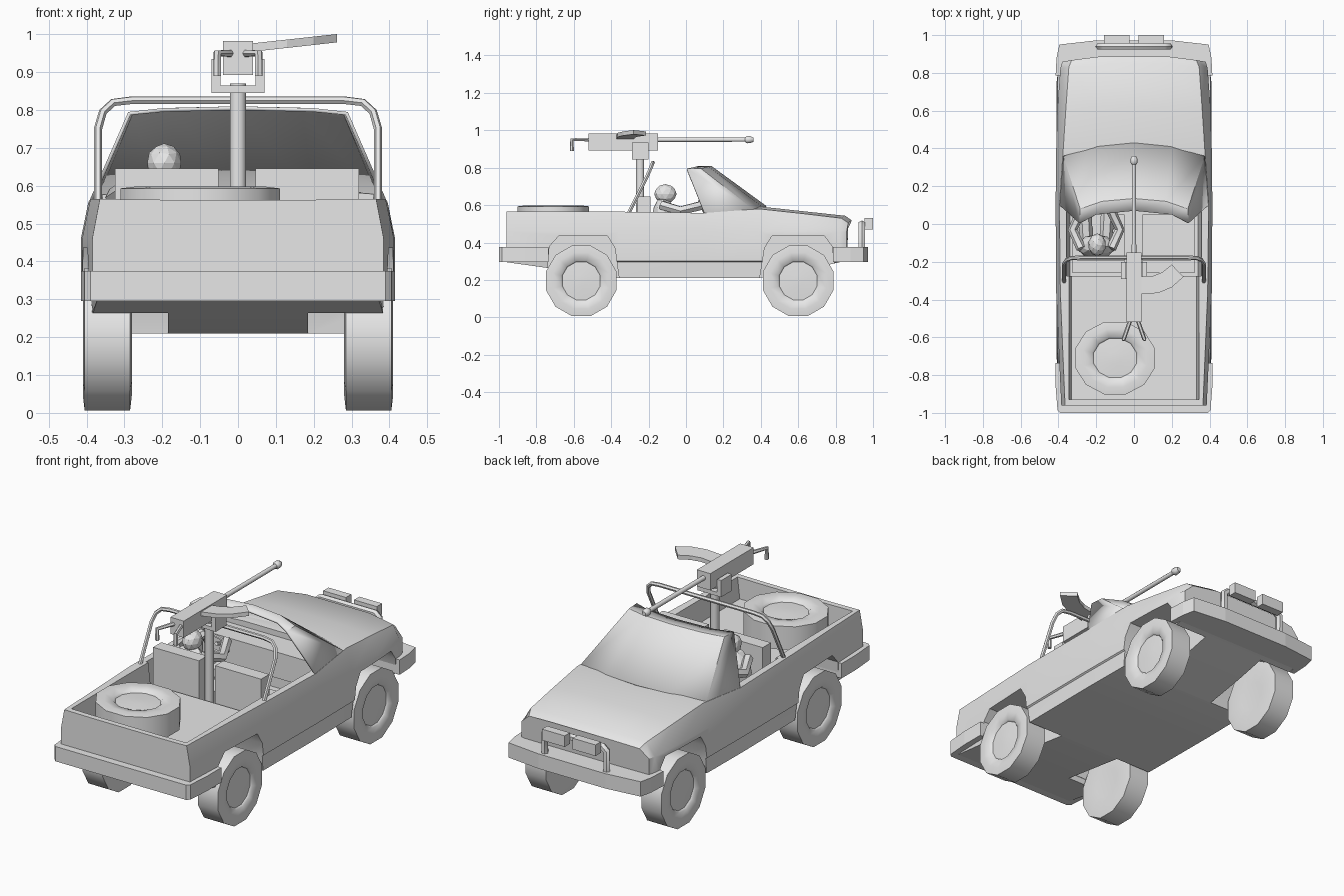
import bpy, bmesh, math
from mathutils import Vector, Matrix

if "Cube" in bpy.data.objects:
    bpy.data.objects.remove(bpy.data.objects["Cube"], do_unlink=True)

grey = bpy.data.materials.new("plain_grey")
grey.use_nodes = True
grey.diffuse_color = (0.8, 0.8, 0.8, 1)
grey.node_tree.nodes["Principled BSDF"].inputs["Base Color"].default_value = (0.8, 0.8, 0.8, 1)


def select(ob):
    bpy.ops.object.select_all(action='DESELECT')
    ob.select_set(True)
    bpy.context.view_layer.objects.active = ob


def smooth(ob, angle=35):
    select(ob)
    bpy.ops.object.shade_smooth_by_angle(angle=math.radians(angle))
    return ob


def finish(name, bm):
    bmesh.ops.recalc_face_normals(bm, faces=bm.faces[:])
    me = bpy.data.meshes.new(name)
    bm.to_mesh(me)
    bm.free()
    ob = bpy.data.objects.new(name, me)
    bpy.context.scene.collection.objects.link(ob)
    me.materials.append(grey)
    return ob


def loft(name, rings, caps=True):
    """Skin a list of closed point rings."""
    bm = bmesh.new()
    rows = [[bm.verts.new(p) for p in ring] for ring in rings]
    n = len(rows[0])
    for a, b in zip(rows, rows[1:]):
        for i in range(n):
            j = (i + 1) % n
            bm.faces.new((a[i], a[j], b[j], b[i]))
    if caps:
        bm.faces.new(rows[0])
        bm.faces.new(rows[-1])
    return finish(name, bm)


def prism(name, pts, axis, lo, hi):
    """Extrude a 2D outline along x, y or z."""
    def place(p, d):
        q = list(p)
        q.insert("xyz".index(axis), d)
        return q
    return loft(name, [[place(p, d) for p in pts] for d in (lo, hi)])


def box(name, lo, hi):
    return prism(name, [(lo[0], lo[1]), (hi[0], lo[1]), (hi[0], hi[1]), (lo[0], hi[1])], "z", lo[2], hi[2])


def lathe(name, profile, at, axis, sides=12, scale=(1, 1, 1)):
    """Turn (radius, height) points around an axis."""
    turn = Vector((0, 0, 1)).rotation_difference(Vector(axis)).to_matrix()
    rings = []
    for r, h in profile:
        ring = []
        for i in range(sides):
            t = math.tau * (i + 0.5) / sides
            p = turn @ Vector((r * math.cos(t), r * math.sin(t), h))
            ring.append(Vector(at) + Vector(a * b for a, b in zip(p, scale)))
        rings.append(ring)
    return smooth(loft(name, rings), 50)


def tube(name, pts, radius):
    cu = bpy.data.curves.new(name, 'CURVE')
    cu.dimensions = '3D'
    cu.bevel_depth, cu.bevel_resolution, cu.use_fill_caps = radius, 1, True
    sp = cu.splines.new('POLY')
    sp.points.add(len(pts) - 1)
    for v, p in zip(sp.points, pts):
        v.co = (*p, 1)
    ob = bpy.data.objects.new(name, cu)
    bpy.context.scene.collection.objects.link(ob)
    cu.materials.append(grey)
    select(ob)
    bpy.ops.object.convert(target='MESH')
    return smooth(bpy.context.object, 50)


def blob(name, at, size):
    bm = bmesh.new()
    bmesh.ops.create_icosphere(bm, subdivisions=2, radius=1,
                               matrix=Matrix.Translation(at) @ Matrix.Diagonal((*size, 1)))
    return finish(name, bm)


def cut(ob, cutter):
    mod = ob.modifiers.new("cut", 'BOOLEAN')
    mod.operation, mod.solver, mod.object = 'DIFFERENCE', 'EXACT', cutter
    select(ob)
    bpy.ops.object.modifier_apply(modifier=mod.name)
    bpy.data.objects.remove(cutter, do_unlink=True)


def mirrored(pts):
    """Add the other half of a path given from outside to centre."""
    return pts + [(-p[0], *p[1:]) for p in reversed(pts)]


# Body shell: y, belly z, waist half width, shoulder half width, shoulder z, centre z
stations = [(-0.96, 0.295, 0.385, 0.365, 0.565, 0.565),
            (-0.36, 0.21, 0.412, 0.39, 0.565, 0.565),
            (0.1, 0.21, 0.415, 0.395, 0.558, 0.56),
            (0.39, 0.21, 0.412, 0.375, 0.58, 0.595),
            (0.62, 0.25, 0.405, 0.36, 0.555, 0.57),
            (0.86, 0.295, 0.39, 0.345, 0.53, 0.545),
            (0.895, 0.3, 0.38, 0.33, 0.505, 0.52)]
rings = []
for y, belly, w, s, zs, zc in stations:
    low = max(belly + 0.003, 0.295)
    half = [(w - 0.012, belly), (w - 0.008, low), (w, low + 0.006), (w, 0.46), (s, zs), (s * 0.55, zc - 0.002)]
    bow = 0.04 if y > 0.8 else 0
    rings.append([(x, y - bow * (x / 0.4) ** 2, z) for x, z in mirrored(half)])
body = loft("body_shell", rings)

# Load bed, cabin and wheel wells
cut(body, prism("bed_cutter", mirrored([(0.33, 0.45), (0.36, 0.7)]), "y", -0.93, -0.27))
cut(body, prism("cab_cutter", mirrored([(0.34, 0.28), (0.365, 0.7)]), "y", -0.275, 0.345))
rear_well = [(-0.75, 0.15), (-0.73, 0.38), (-0.68, 0.435), (-0.42, 0.435), (-0.38, 0.37), (-0.35, 0.15)]
front_well = [(0.385, 0.15), (0.42, 0.37), (0.46, 0.435), (0.74, 0.435), (0.78, 0.38), (0.81, 0.15)]
for well in (rear_well, front_well):
    for lo, hi in ((0.185, 0.6), (-0.6, -0.185)):
        cut(body, prism("well_cutter", well, "x", lo, hi))
smooth(body, 30)

# Bumpers
prism("rear_bumper", mirrored([(0.415, -0.735), (0.415, -0.86), (0.405, -0.985), (0.39, -1.0)]), "z", 0.295, 0.375)
prism("front_bumper", mirrored([(0.415, 0.785), (0.41, 0.88), (0.395, 0.95), (0.2, 0.972)]), "z", 0.295, 0.375)

# Wheels and spare
tyre = [(0.08, -0.06), (0.15, -0.065), (0.195, -0.06), (0.195, 0.06), (0.155, 0.065), (0.112, 0.058), (0.105, 0.048), (0.03, 0.053)]
for side, sx in (("left", 1), ("right", -1)):
    for end, y in (("rear", -0.56), ("front", 0.6)):
        lathe(f"{end}_{side}_wheel", tyre, (sx * 0.345, y, 0.195), (sx, 0, 0))
lathe("spare_wheel", tyre, (-0.1, -0.71, 0.53), (0, 0, 1), scale=(1.12, 1.02, 1.05))

# Windscreen, roof rim and side panels
bm = bmesh.new()
base = [(0.375, 0.36, 0.578), (0.2, 0.41, 0.59), (0, 0.43, 0.595)]
top = [(0.285, 0.08, 0.795), (0.17, 0.12, 0.806), (0, 0.135, 0.81)]
rim = [(0.29, 0.005, 0.795), (0.2, 0.05, 0.805), (0, 0.07, 0.81)]
rows = []
for half in (base, top, rim):
    rows.append([bm.verts.new(p) for p in half + [(-x, y, z) for x, y, z in half[-2::-1]]])
for a, b in zip(rows, rows[1:]):
    for i in range(len(a) - 1):
        bm.faces.new((a[i], a[i + 1], b[i + 1], b[i]))
for sx, i in ((1, 0), (-1, -1)):
    foot = bm.verts.new((sx * 0.395, 0.1, 0.555))
    bm.faces.new((rows[0][i], rows[1][i], rows[2][i], foot))
screen = finish("windscreen", bm)
mod = screen.modifiers.new("thickness", 'SOLIDIFY')
mod.thickness, mod.offset = 0.01, -1
smooth(screen, 30)

# Cabin fittings
box("dashboard", (-0.345, 0.19, 0.42), (0.345, 0.34, 0.56))
for side, x in (("left", 0.183), ("right", -0.188)):
    box(f"{side}_seat_back", (x - 0.137, -0.26, 0.28), (x + 0.137, -0.19, 0.645))
    box(f"{side}_seat_base", (x - 0.137, -0.19, 0.28), (x + 0.137, 0.05, 0.43))
hoop = [(-0.2 + 0.07 * math.cos(math.tau * i / 12), 0.1 - 0.03 * math.sin(math.tau * i / 12),
         0.56 + 0.06 * math.sin(math.tau * i / 12)) for i in range(13)]
tube("steering_wheel", hoop, 0.008)
tube("steering_column", [(-0.2, 0.1, 0.56), (-0.2, 0.22, 0.52)], 0.01)

# Driver
blob("driver_torso", (-0.2, -0.12, 0.52), (0.1, 0.065, 0.125))
blob("driver_head", (-0.195, -0.11, 0.66), (0.047, 0.06, 0.052))
for side, sx in (("left", 1), ("right", -1)):
    x = -0.2
    tube(f"driver_{side}_arm", [(x + sx * 0.08, -0.13, 0.6), (x + sx * 0.125, -0.03, 0.57), (x + sx * 0.07, 0.09, 0.6)], 0.026)
    tube(f"driver_{side}_leg", [(x + sx * 0.05, -0.12, 0.45), (x + sx * 0.06, 0.06, 0.47), (x + sx * 0.06, 0.14, 0.32)], 0.035)

# Roll bar and front guard
tube("roll_bar", mirrored([(0.37, -0.31, 0.55), (0.37, -0.21, 0.75), (0.357, -0.19, 0.795),
                           (0.33, -0.18, 0.82), (0.28, -0.177, 0.826)]), 0.011)
tube("front_guard", mirrored([(0.185, 0.94, 0.36), (0.185, 0.94, 0.48), (0.16, 0.94, 0.5)]), 0.019)
for side, x in (("left", 0.092), ("right", -0.092)):
    box(f"{side}_lamp", (x - 0.068, 0.955, 0.47), (x + 0.068, 1.0, 0.53))

# Gun mount
lathe("gun_post", [(0.023, 0.28), (0.023, 0.87)], (0, -0.245, 0), (0, 0, 1), 8)
box("cradle_base", (-0.07, -0.29, 0.845), (0.07, -0.2, 0.865))
for side, sx in (("left", 1), ("right", -1)):
    box(f"cradle_{side}_arm", (sx * 0.058 - 0.012, -0.29, 0.865), (sx * 0.058 + 0.012, -0.2, 0.935))
    # Rear grips
    tube(f"{side}_grip", [(sx * 0.02, -0.51, 0.95), (sx * 0.055, -0.61, 0.95), (sx * 0.055, -0.61, 0.89)], 0.011)

# Gun
box("gun_receiver", (-0.04, -0.52, 0.893), (0.04, -0.15, 0.983))
lathe("gun_barrel", [(0.013, -0.16), (0.012, 0.33)], (0, 0, 0.95), (0, 1, 0), 8)
lathe("gun_muzzle", [(0.013, 0.315), (0.021, 0.325), (0.02, 0.345), (0.012, 0.36)], (0, 0, 0.95), (0, 1, 0), 8)
magazine = prism("curved_magazine", [(0, -0.28), (0.1, -0.275), (0.15, -0.255), (0.2, -0.215), (0.262, -0.28),
                                     (0.2, -0.335), (0.13, -0.365), (0, -0.375)], "z", 0.95, 0.972)
magazine.data.transform(Matrix.Shear('XY', 4, (0, 0)))
for v in magazine.data.vertices:
    v.co.z += v.co.x * 0.11
